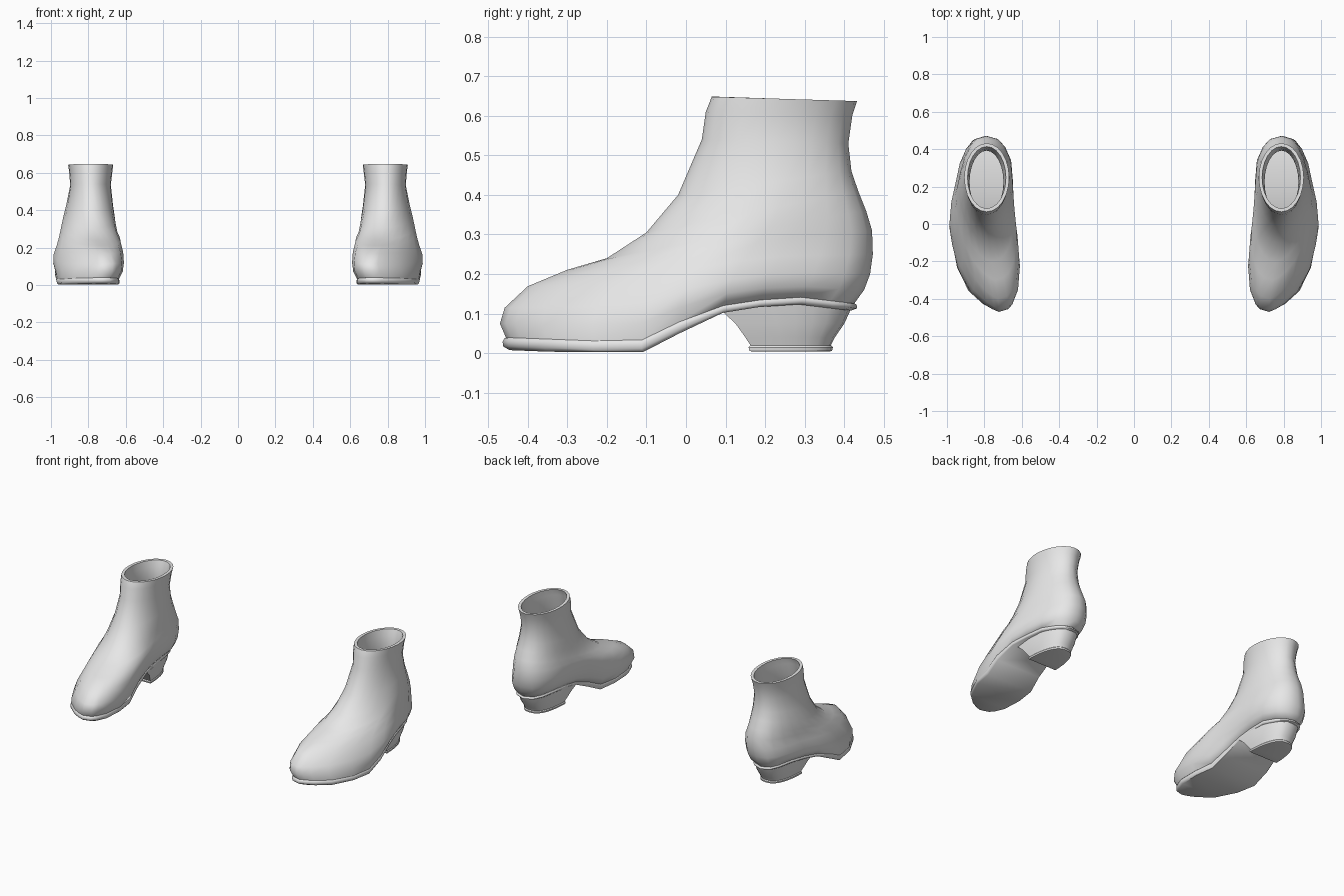
import bpy, bmesh, math

cube = bpy.data.objects.get("Cube")
if cube:
    bpy.data.objects.remove(cube, do_unlink=True)

grey = bpy.data.materials.new("light_grey")
grey.use_nodes = True
grey.diffuse_color = (0.8, 0.8, 0.8, 1)
grey.node_tree.nodes["Principled BSDF"].inputs["Base Color"].default_value = (0.8, 0.8, 0.8, 1)

# Plan outline of the foot, toe to heel: y, inner x, outer x
PLAN = [(-.47, .72, .72), (-.455, .67, .76), (-.43, .648, .805), (-.36, .62, .885),
        (-.23, .61, .955), (-.1, .625, .985), (0, .643, 1), (.12, .652, .985),
        (.22, .653, .96), (.33, .658, .935), (.41, .69, .9), (.455, .73, .865),
        (.475, .8, .8)]
# Height of the seam between upper and sole along y
SEAM = [(-.46, .04), (-.2, .03), (-.11, .034), (-.06, .055), (.02, .1),
        (.1, .122), (.26, .145), (.43, .125)]
# Levels of the upper: front y, front z, back y, back z, inner x, outer x
LEVELS = [(-.455, .04, .425, .125, .63, .99), (-.47, .075, .45, .16, .613, 1),
          (-.458, .115, .465, .2, .61, .997), (-.4, .17, .472, .25, .61, .98),
          (-.3, .212, .47, .31, .62, .965), (-.2, .24, .455, .36, .637, .955),
          (-.1, .305, .435, .41, .65, .94), (-.02, .4, .418, .46, .665, .92),
          (.04, .54, .41, .53, .68, .897), (.05, .61, .42, .6, .672, .903),
          (.065, .648, .432, .637, .667, .908)]


def lerp(a, b, t):
    return a + (b - a) * t


def seam(y):
    y = min(max(y, SEAM[0][0]), SEAM[-1][0])
    for (a, za), (b, zb) in zip(SEAM, SEAM[1:]):
        if y <= b:
            return lerp(za, zb, (y - a) / (b - a))


def mirror_pairs(inner, outer):
    """Closed ring: tip, outer side to the back, inner side to the tip."""
    return outer + inner[-2:0:-1]


def level_ring(k, inset=0.0):
    """One ring of the upper, changing from foot plan to ankle oval."""
    yf, zf, yb, zb, xi, xo = LEVELS[k]
    yf, yb, xi, xo = yf + inset, yb - inset, xi + inset, xo - inset
    oval = min(max((k - 2) / 6, 0), 1)
    toe, heel, sag = min(.2, .06 * k), max(0, .15 - .08 * k), max(0, 1 - k / 5)
    inner, outer = [], []
    mid, half = (xi + xo) / 2, (xo - xi) / 2
    for i, (y, a, b) in enumerate(PLAN):
        angle = math.pi * i / (len(PLAN) - 1)
        s = lerp((y - PLAN[0][0]) / (PLAN[-1][0] - PLAN[0][0]), (1 - math.cos(angle)) / 2, oval)
        a, b = (lerp(xi, xo, (x - .61) / .39) for x in (a, b))
        b -= (b - a) * toe * (1 - s) ** 2
        a, b = (lerp(x, .8, heel * s) for x in (a, b))
        a = lerp(a, mid - half * math.sin(angle), oval)
        b = lerp(b, mid + half * math.sin(angle), oval)
        y = lerp(yf, yb, s)
        z = lerp(zf, zb, s) + sag * (seam(y) - lerp(.04, .125, s))
        inner.append((a, y, z))
        outer.append((b, y, z))
    return mirror_pairs(inner, outer)


def sole_ring(grow, depth):
    """The seam ring grown sideways and lowered by a share of the thickness."""
    ring = []
    for x, y, z in level_ring(0):
        thick = .032 - .014 * min(max((y + .05) / .15, 0), 1)
        ring.append((.8 + (x - .8) * (1 + grow), y * (1 + grow), max(z - depth * thick, .003)))
    return ring


def heel_ring(front, back, half, z=None):
    """D-shaped ring with a straight breast and a round back."""
    inner, outer = [(.8, front, 0)], [(.8, front, 0)]
    for i in range(9):
        angle = math.pi / 2 * i / 8
        y = lerp(front, back, math.sin(angle))
        w = half * math.cos(angle) ** .75 if i < 8 else 0
        inner.append((.8 - w, y, 0))
        outer.append((.8 + w, y, 0))
    return [(x, y, seam(y) - .012 if z is None else z) for x, y, _ in mirror_pairs(inner, outer)]


def cap(bm, ring):
    """Close a ring with strips running from side to side."""
    n = len(ring)
    for i in range(n // 2):
        corners = [ring[i], ring[i + 1], ring[(n - i - 1) % n], ring[(n - i) % n]]
        bm.faces.new(list(dict.fromkeys(corners)))


def loft(name, rings, side, angle):
    bm = bmesh.new()
    loops = [[bm.verts.new((x * side, y, z)) for x, y, z in ring] for ring in rings]
    for lo, hi in zip(loops, loops[1:]):
        for i in range(len(lo)):
            j = (i + 1) % len(lo)
            bm.faces.new((lo[i], lo[j], hi[j], hi[i]))
    cap(bm, loops[0])
    cap(bm, loops[-1])
    bmesh.ops.recalc_face_normals(bm, faces=bm.faces[:])
    mesh = bpy.data.meshes.new(name)
    bm.to_mesh(mesh)
    bm.free()
    mesh.materials.append(grey)
    obj = bpy.data.objects.new(name, mesh)
    bpy.context.collection.objects.link(obj)
    bpy.ops.object.select_all(action='DESELECT')
    obj.select_set(True)
    bpy.context.view_layer.objects.active = obj
    bpy.ops.object.shade_smooth_by_angle(angle=math.radians(angle))


# Upper: outside from seam to cuff, over the rim, then the lining down to the insole
upper = [level_ring(k) for k in range(len(LEVELS))]
upper += [level_ring(k, .018) for k in range(len(LEVELS) - 1, 0, -1)]

# Sole with a rounded welt
sole = [sole_ring(g, d) for g, d in ((-.02, -.1), (.008, .05), (.018, .35), (.015, .7), (-.02, 1))]

# Flared heel with a thin rim at its foot
heel = [heel_ring(.09, .418, .122), heel_ring(.125, .4, .112, .075),
        heel_ring(.15, .376, .1, .04), heel_ring(.163, .366, .093, .02),
        heel_ring(.158, .371, .097, .015), heel_ring(.16, .369, .096, .006),
        heel_ring(.17, .36, .088, .004)]

for label, side in (("left", 1), ("right", -1)):
    loft(label + "_upper", upper, side, 60)
    loft(label + "_sole", sole, side, 50)
    loft(label + "_heel", heel, side, 40)
